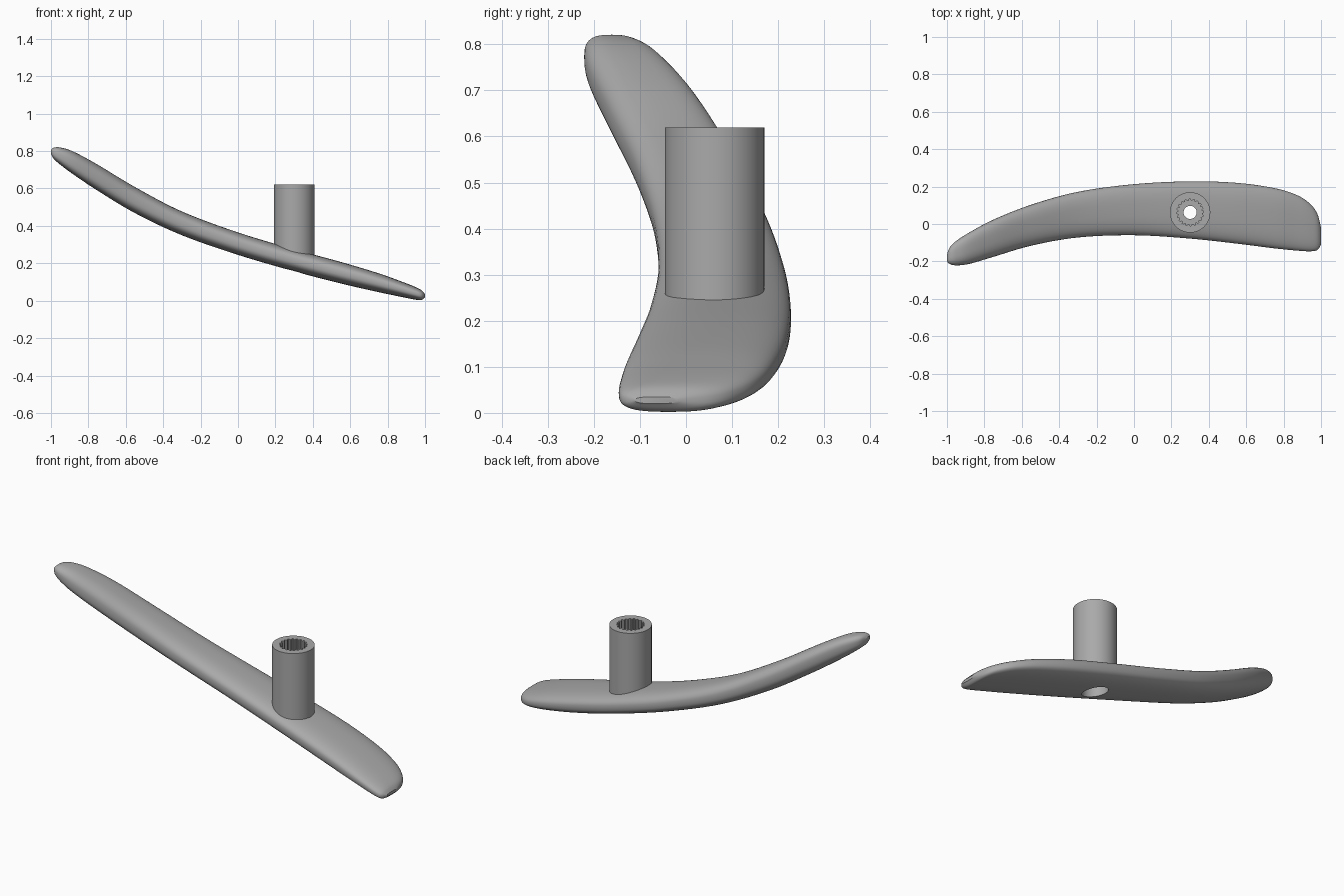
import bpy, bmesh
from math import cos, sin, pi, copysign

if "Cube" in bpy.data.objects:
    bpy.data.objects.remove(bpy.data.objects["Cube"])

grey = bpy.data.materials.new("plain grey")
grey.use_nodes = True
colour = (0.4, 0.4, 0.4, 1)
grey.diffuse_color = colour
grey.node_tree.nodes["Principled BSDF"].inputs["Base Color"].default_value = colour

# Arm stations: x, front y, back y, bottom z, top z
STATIONS = [
    (-1, -.2, -.165, .785, .805), (-.985, -.214, -.125, .758, .818),
    (-.95, -.221, -.09, .727, .819), (-.88, -.213, -.045, .675, .797),
    (-.75, -.175, .024, .588, .727), (-.55, -.116, .103, .468, .607),
    (-.3, -.072, .172, .35, .477), (0, -.06, .213, .245, .365),
    (.3, -.078, .228, .157, .275), (.55, -.105, .22, .092, .207),
    (.75, -.13, .192, .046, .147), (.87, -.142, .155, .021, .104),
    (.94, -.146, .109, .007, .077), (.98, -.139, .055, .003, .057),
    (1, -.11, -.02, .02, .035),
]
POST_X, POST_Y, POST_TOP = .3, .062, .62


def make_object(name, bm):
    bmesh.ops.recalc_face_normals(bm, faces=bm.faces[:])
    mesh = bpy.data.meshes.new(name)
    bm.to_mesh(mesh)
    bm.free()
    mesh.materials.append(grey)
    obj = bpy.data.objects.new(name, mesh)
    bpy.context.collection.objects.link(obj)
    return obj


def loft(name, rings):
    """Skin a list of equal point rings and cap both ends."""
    bm = bmesh.new()
    rows = [[bm.verts.new(p) for p in ring] for ring in rings]
    n = len(rows[0])
    for a, b in zip(rows, rows[1:]):
        for i in range(n):
            j = (i + 1) % n
            bm.faces.new((a[i], a[j], b[j], b[i]))
    bm.faces.new(rows[0])
    bm.faces.new(rows[-1])
    return make_object(name, bm)


def spline(keys, steps):
    """Catmull-Rom interpolation through the key tuples."""
    padded = [keys[0]] + keys + [keys[-1]]
    for k in range(len(keys) - 1):
        quad = padded[k:k + 4]
        for s in range(steps):
            t = s / steps
            yield [.5 * (2 * b + (c - a) * t + (2 * a - 5 * b + 4 * c - d) * t * t
                         + (3 * b - a - 3 * c + d) * t ** 3) for a, b, c, d in zip(*quad)]
    yield keys[-1]


def section(x, front, back, low, high, count=48, power=2.7):
    """Rounded, flattened cross-section of the arm."""
    ring = []
    for i in range(count):
        a = 2 * pi * i / count
        u, v = (copysign(abs(f) ** (2 / power), f) for f in (cos(a), sin(a)))
        ring.append((x, (front + back + (back - front) * u) / 2,
                     (low + high + (high - low) * v) / 2))
    return ring


def column(name, radii, low, high):
    """Upright prism on the post axis; radii repeat around the rim."""
    count = len(radii)
    return loft(name, [[(POST_X + r * cos(2 * pi * i / count),
                         POST_Y + r * sin(2 * pi * i / count), z)
                        for i, r in enumerate(radii)] for z in (low, high)])


# Main parts
arm = loft("curved_arm", [section(*s) for s in spline(STATIONS, 6)])
post = column("hub_post", [.108] * 64, .22, POST_TOP)

# Splined socket, screw hole and screw head recess
cutters = [
    column("socket_cutter", [.072, .072, .063, .063] * 20, .36, POST_TOP + .1),
    column("screw_hole_cutter", [.035] * 32, -.1, POST_TOP),
    column("recess_cutter", [.065] * 48, -.1, .26),
]
for obj in (arm, post):
    bpy.context.view_layer.objects.active = obj
    for cutter in cutters:
        mod = obj.modifiers.new("cut", 'BOOLEAN')
        mod.operation = 'DIFFERENCE'
        mod.solver = 'EXACT'
        mod.object = cutter
        bpy.ops.object.modifier_apply(modifier=mod.name)
for cutter in cutters:
    bpy.data.objects.remove(cutter)

# Smooth shading with sharp rims
for obj in (arm, post):
    bpy.ops.object.select_all(action='DESELECT')
    obj.select_set(True)
    bpy.context.view_layer.objects.active = obj
    bpy.ops.object.shade_smooth_by_angle(angle=pi / 6)
